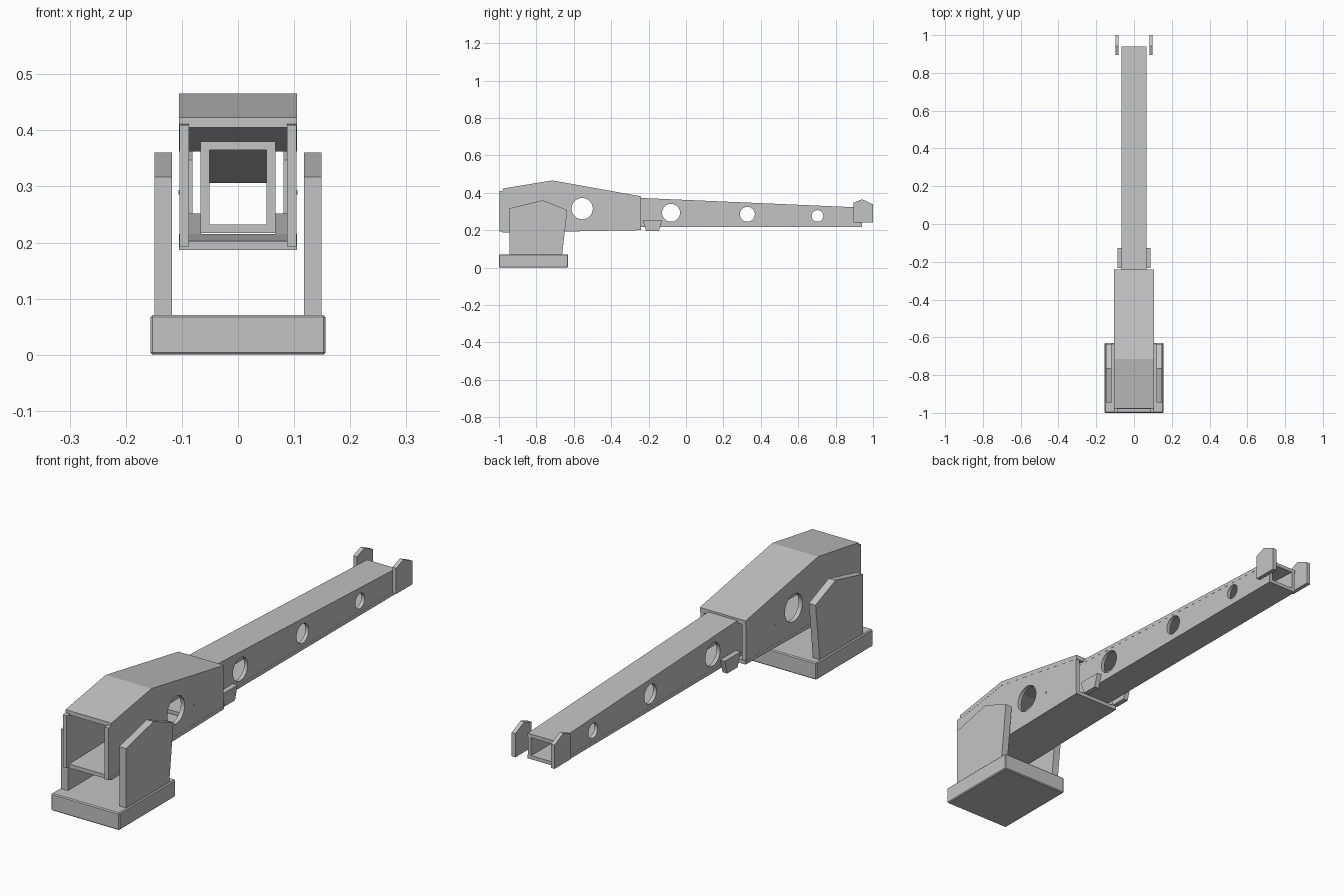
import bpy, bmesh, math
from mathutils import Matrix

if "Cube" in bpy.data.objects:
    bpy.data.objects.remove(bpy.data.objects["Cube"])

steel = bpy.data.materials.new("light grey steel")
steel.diffuse_color = (0.55, 0.55, 0.55, 1)
steel.use_nodes = True
steel.node_tree.nodes["Principled BSDF"].inputs["Base Color"].default_value = steel.diffuse_color


def finish(name, bm):
    bmesh.ops.recalc_face_normals(bm, faces=bm.faces)
    me = bpy.data.meshes.new(name)
    bm.to_mesh(me)
    bm.free()
    me.materials.append(steel)
    ob = bpy.data.objects.new(name, me)
    bpy.context.collection.objects.link(ob)
    return ob


def plate(name, profile, x0, x1, mirrored=False):
    """Extrude a (y, z) side profile from x0 to x1, optionally on both sides."""
    bm = bmesh.new()
    spans = [(x0, x1), (-x1, -x0)] if mirrored else [(x0, x1)]
    for a, b in spans:
        f = bm.faces.new([bm.verts.new((a, y, z)) for y, z in profile])
        r = bmesh.ops.extrude_face_region(bm, geom=[f])
        vs = [v for v in r["geom"] if isinstance(v, bmesh.types.BMVert)]
        bmesh.ops.translate(bm, verts=vs, vec=(b - a, 0, 0))
    return finish(name, bm)


def rod(name, y, z, radius, length, x=0):
    bm = bmesh.new()
    bmesh.ops.create_cone(bm, cap_ends=True, segments=32, radius1=radius, radius2=radius,
                          depth=length, matrix=Matrix.Translation((x, y, z)) @
                          Matrix.Rotation(math.pi / 2, 4, 'Y'))
    return finish(name, bm)


def drill(ob, holes):
    for y, z, r in holes:
        cutter = rod("hole_cutter", y, z, r, 0.6)
        cutter.hide_render = True
        mod = ob.modifiers.new("hole", 'BOOLEAN')
        mod.operation, mod.solver, mod.object = 'DIFFERENCE', 'EXACT', cutter
        bpy.context.view_layer.objects.active = ob
        bpy.ops.object.modifier_apply(modifier=mod.name)
        bpy.data.objects.remove(cutter)


# Base block with slightly chamfered edges
base = plate("base_block", [(-1, 0), (-0.63, 0), (-0.63, 0.071), (-1, 0.071)], -0.156, 0.156)
bev = base.modifiers.new("chamfer", 'BEVEL')
bev.width, bev.segments = 0.004, 1

# Upright base brackets
plate("base_brackets", [(-0.945, 0.07), (-0.945, 0.317), (-0.765, 0.36), (-0.635, 0.307),
                        (-0.662, 0.07)], 0.118, 0.149, True)

# Outer boom: two drilled side plates, bent top plate, bottom plate
sides = plate("outer_boom_sides", [(-0.997, 0.193), (-0.997, 0.409), (-0.978, 0.411),
                                   (-0.715, 0.455), (-0.243, 0.369), (-0.243, 0.208)],
              0.087, 0.1045, True)
drill(sides, [(-0.555, 0.315, 0.057)])
plate("outer_boom_top", [(-0.978, 0.405), (-0.978, 0.423), (-0.715, 0.466), (-0.24, 0.381),
                         (-0.24, 0.362), (-0.715, 0.447)], -0.105, 0.105)
plate("outer_boom_bottom", [(-0.98, 0.187), (-0.98, 0.203), (-0.24, 0.215), (-0.24, 0.2)],
      -0.105, 0.105)
for s in (-1, 1):
    rod("side_pin", -0.435, 0.29, 0.004, 0.004, s * 0.104)

# Inner boom: tapered square tube, open at both ends
inner = plate("inner_boom_sides", [(-0.42, 0.218), (0.94, 0.218), (0.94, 0.319), (-0.42, 0.378)],
              0.051, 0.0665, True)
drill(inner, [(-0.08, 0.293, 0.048), (0.328, 0.285, 0.04), (0.703, 0.276, 0.031)])
plate("inner_boom_top", [(-0.42, 0.365), (0.94, 0.306), (0.94, 0.321), (-0.42, 0.38)],
      -0.067, 0.067)
plate("inner_boom_bottom", [(-0.42, 0.217), (0.94, 0.217), (0.94, 0.232), (-0.42, 0.232)],
      -0.067, 0.067)

# Small lugs where the inner boom leaves the outer boom
plate("mid_lugs", [(-0.232, 0.252), (-0.128, 0.252), (-0.145, 0.195), (-0.212, 0.195)],
      0.066, 0.088, True)

# Tip brackets on both sides of the boom end
plate("tip_brackets", [(0.895, 0.24), (0.895, 0.347), (0.942, 0.365), (1.0, 0.338),
                       (1.0, 0.24)], 0.081, 0.098, True)
